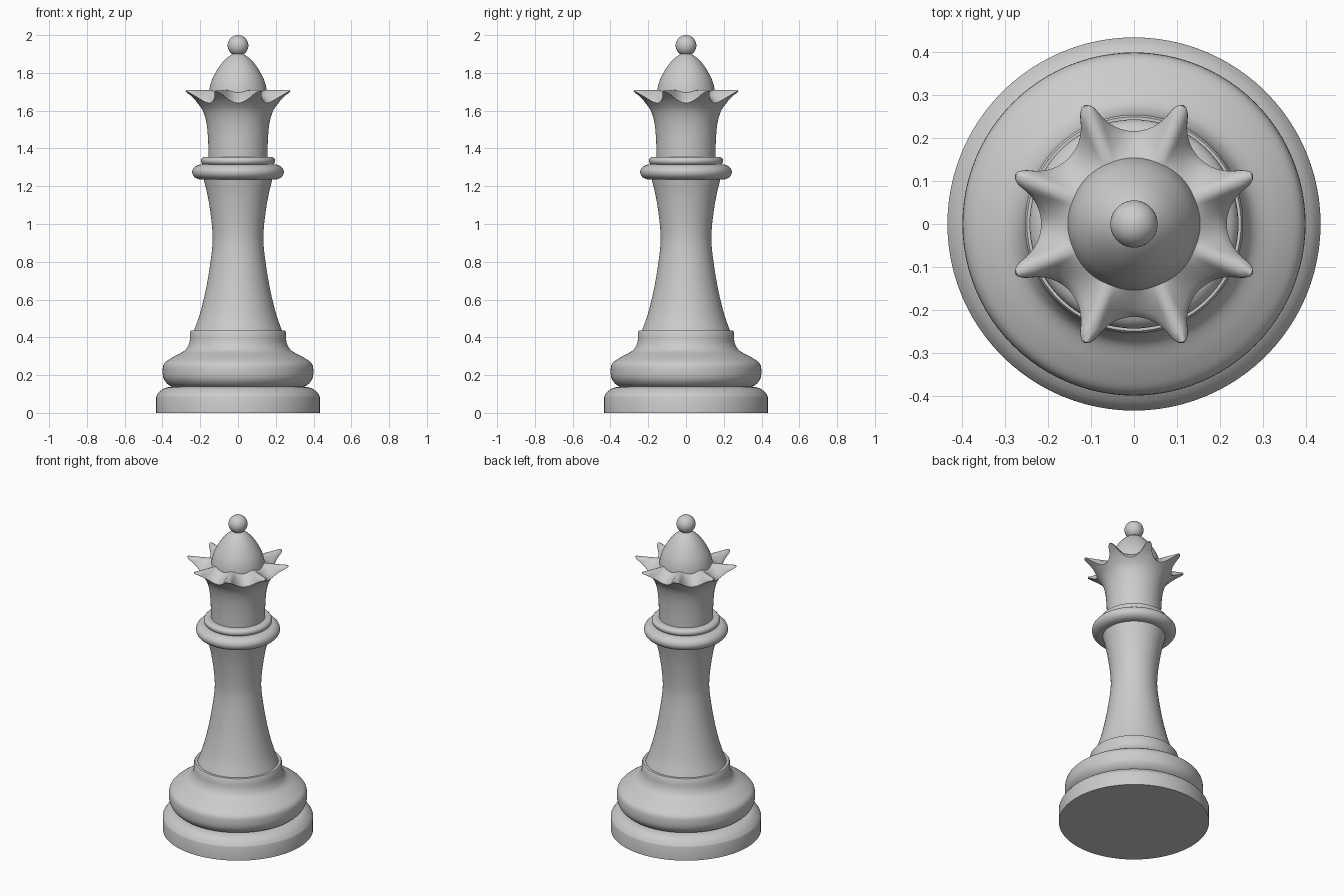
import bpy, bmesh
from math import sin, cos, pi, sqrt, radians, asin

cube = bpy.data.objects.get("Cube")
if cube:
    bpy.data.objects.remove(cube, do_unlink=True)

grey = bpy.data.materials.new("light grey")
grey.use_nodes = True
colour = (0.6, 0.6, 0.6, 1)
grey.diffuse_color = colour
grey.node_tree.nodes["Principled BSDF"].inputs["Base Color"].default_value = colour

SEG = 192


def smooth_curve(pts, steps=5):
    """Catmull-Rom curve through the given profile points."""
    p = [pts[0]] + pts + [pts[-1]]
    out = []
    for i in range(1, len(p) - 2):
        for k in range(steps):
            t = k / steps
            out.append(tuple(
                0.5 * (2 * b + (c - a) * t + (2 * a - 5 * b + 4 * c - d) * t ** 2
                       + (3 * b - a - 3 * c + d) * t ** 3)
                for a, b, c, d in zip(*p[i - 1:i + 3])))
    return out + [pts[-1]]


def surface(name, rings, seg, angle=40):
    """Skin rings, each a function of angle giving (radius, height)."""
    bm = bmesh.new()
    loops = []
    for ring in rings:
        loop = []
        for i in range(seg):
            a = 2 * pi * i / seg
            r, z = ring(a)
            loop.append(bm.verts.new((r * cos(a), r * sin(a), z)))
        loops.append(loop)
    for lo, hi in zip(loops, loops[1:]):
        for i in range(seg):
            j = (i + 1) % seg
            bm.faces.new((lo[i], lo[j], hi[j], hi[i]))
    bm.faces.new(loops[0][::-1])
    bm.faces.new(loops[-1])
    mesh = bpy.data.meshes.new(name)
    bm.to_mesh(mesh)
    bm.free()
    mesh.materials.append(grey)
    ob = bpy.data.objects.new(name, mesh)
    bpy.context.collection.objects.link(ob)
    bpy.ops.object.select_all(action='DESELECT')
    ob.select_set(True)
    bpy.context.view_layer.objects.active = ob
    bpy.ops.object.shade_smooth_by_angle(angle=radians(angle))
    return ob


def lathe(name, profile, seg=96):
    return surface(name, [lambda a, p=p: p for p in profile], seg)


def rounded_ring(name, radius, z, half_height, bulge):
    """Solid disc with a half-round edge."""
    lathe(name, [(radius - bulge + bulge * cos(t), z + half_height * sin(t))
                 for t in [pi * (k / 12 - 0.5) for k in range(13)]])


# Foot and the swelling above it
lathe("base_plinth", [(0.434, 0), (0.434, 0.085)]
      + smooth_curve([(0.432, 0.09), (0.415, 0.112), (0.385, 0.132), (0.34, 0.14)]))
lathe("base_bulge", smooth_curve([(0.34, 0.135), (0.37, 0.15), (0.393, 0.18),
                                  (0.399, 0.22), (0.39, 0.262), (0.345, 0.295),
                                  (0.285, 0.328), (0.262, 0.36), (0.254, 0.39)])
      + [(0.254, 0.428), (0.249, 0.435)])

# Waisted column
lathe("column", smooth_curve([(0.235, 0.43), (0.2, 0.53), (0.165, 0.68),
                              (0.138, 0.86), (0.136, 0.97), (0.155, 1.12),
                              (0.182, 1.24)], 8))

# Collar rings
rounded_ring("lower_collar", 0.243, 1.275, 0.04, 0.05)
rounded_ring("upper_collar", 0.197, 1.334, 0.021, 0.022)

# Flared crown with eight scallops
FLARE = smooth_curve([(0.156, 1.35), (0.158, 1.44), (0.166, 1.53), (0.185, 1.597),
                      (0.215, 1.64), (0.25, 1.672), (0.3, 1.703)], 10)
TIP, CENTRE, CUT = 0.3, 0.316, 0.1


def rim_radius(a):
    d = (a + pi / 8) % (pi / 4) - pi / 8
    tip_width = pi / 8 - asin(CUT / CENTRE)
    off = (pi / 8 - abs(d)) / tip_width
    cap = TIP - 0.018 * min(off, 1.3) ** 2
    inside = CUT ** 2 - (CENTRE * sin(d)) ** 2
    if inside <= 0:
        return cap
    return min(cap, CENTRE * cos(d) - sqrt(inside))


def flare_height(r):
    for (r0, z0), (r1, z1) in zip(FLARE, FLARE[1:]):
        if r <= r1:
            return z0 + (z1 - z0) * (r - r0) / (r1 - r0)
    return FLARE[-1][1]


def wall(t):
    def ring(a):
        r = FLARE[0][0] + (rim_radius(a) - FLARE[0][0]) * t
        return r, flare_height(r)
    return ring


def top(t):
    def ring(a):
        rim = rim_radius(a)
        z = flare_height(rim) + 0.007
        return rim - 0.003 + (0.14 - rim) * t, z + (1.708 - z) * t ** 0.9
    return ring


wall_steps = [0, 0.01, 0.03, 0.06, 0.1, 0.16] + [0.16 + 0.07 * k for k in range(1, 13)]
surface("crown", [wall(t) for t in wall_steps] + [top(k / 6) for k in range(7)], SEG, 50)

# Dome and finial ball
lathe("dome", smooth_curve([(0.154, 1.66), (0.153, 1.705), (0.137, 1.765),
                            (0.1, 1.832), (0.06, 1.878), (0.02, 1.905)]))
lathe("finial_ball", [(max(0.055 * sin(t), 0.001), 1.945 - 0.055 * cos(t))
                      for t in [pi * k / 24 for k in range(25)]], 48)
